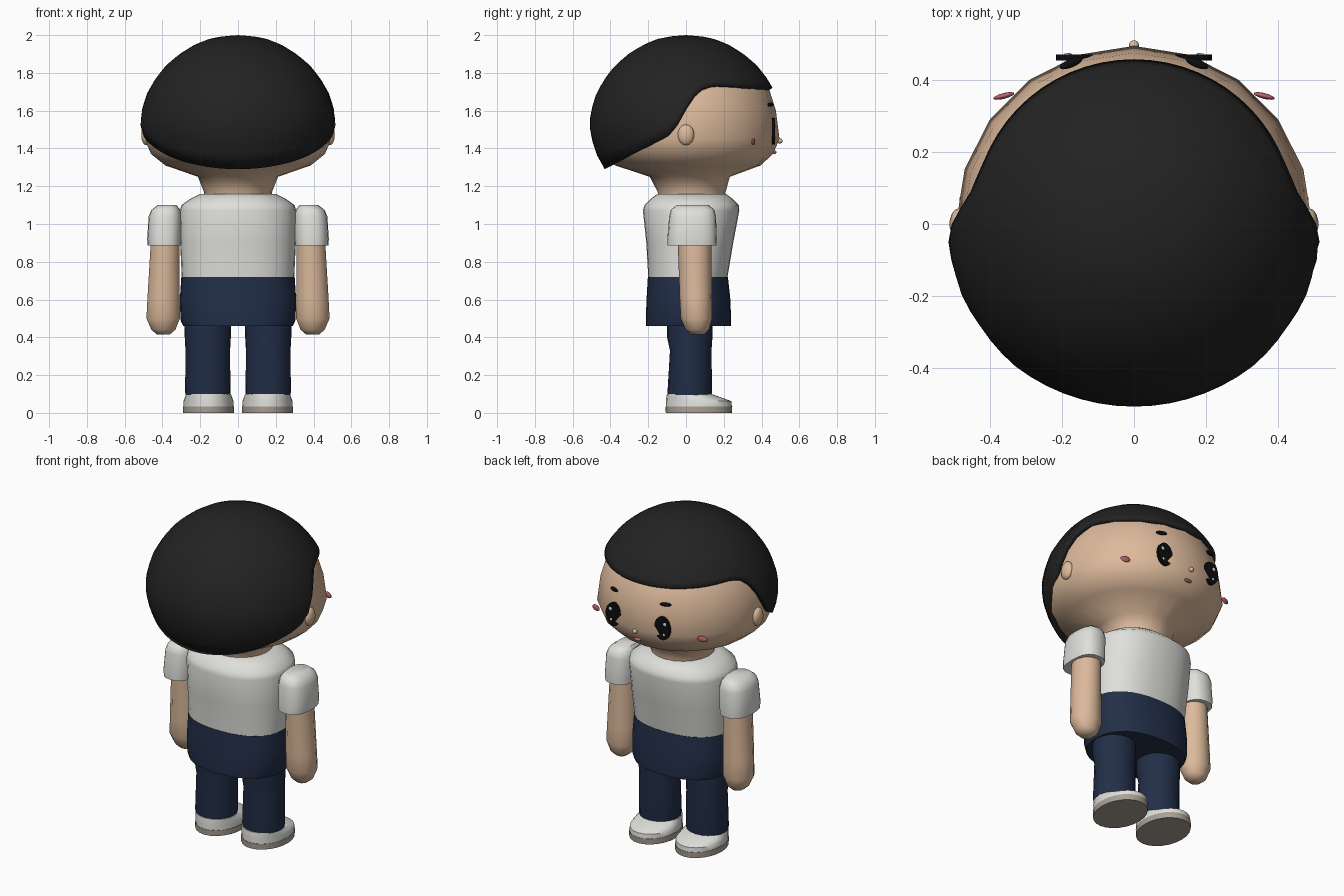
import bpy, bmesh, math
from mathutils import Vector

if "Cube" in bpy.data.objects:
    bpy.data.objects.remove(bpy.data.objects["Cube"], do_unlink=True)


def material(name, *rgb):
    m = bpy.data.materials.new(name)
    m.use_nodes = True
    color = (*rgb, 1)
    m.diffuse_color = color
    bsdf = next(n for n in m.node_tree.nodes if n.type == 'BSDF_PRINCIPLED')
    bsdf.inputs["Base Color"].default_value = color
    bsdf.inputs["Roughness"].default_value = 0.8
    return m


skin = material("skin", 0.72, 0.49, 0.33)
black = material("hair_black", 0.016, 0.016, 0.016)
white = material("cloth_white", 0.74, 0.74, 0.71)
navy = material("navy", 0.016, 0.028, 0.065)
taupe = material("sole_taupe", 0.40, 0.35, 0.30)
pink = material("pink", 0.50, 0.12, 0.16)
eye_black = material("eye_black", 0.004, 0.004, 0.004)
glint = material("eye_glint", 0.60, 0.74, 0.80)


def finish(name, bm, mat, angle=40):
    bmesh.ops.recalc_face_normals(bm, faces=bm.faces)
    mesh = bpy.data.meshes.new(name)
    bm.to_mesh(mesh)
    bm.free()
    mesh.materials.append(mat)
    ob = bpy.data.objects.new(name, mesh)
    bpy.context.collection.objects.link(ob)
    bpy.ops.object.select_all(action='DESELECT')
    ob.select_set(True)
    bpy.context.view_layer.objects.active = ob
    bpy.ops.object.shade_smooth_by_angle(angle=math.radians(angle))
    return ob


def skin_rings(bm, rings):
    for a, b in zip(rings, rings[1:]):
        for i in range(len(a)):
            j = (i + 1) % len(a)
            bm.faces.new((a[i], a[j], b[j], b[i]))


def loft(name, mat, sections, sides=20, power=2.0, angle=40):
    """Stack superellipse sections (z, centre x, centre y, radius x, radius y)."""
    bm = bmesh.new()
    rings = []
    for z, cx, cy, rx, ry in sections:
        ring = []
        for i in range(sides):
            t = math.tau * i / sides
            s, c = math.sin(t), math.cos(t)
            x = math.copysign(abs(s) ** (2 / power), s) * rx
            y = math.copysign(abs(c) ** (2 / power), c) * ry
            ring.append(bm.verts.new((cx + x, cy + y, z)))
        rings.append(ring)
    skin_rings(bm, rings)
    bm.faces.new(rings[0])
    bm.faces.new(rings[-1])
    return finish(name, bm, mat, angle)


def ball(name, mat, loc, size, turn=0.0):
    bm = bmesh.new()
    bmesh.ops.create_uvsphere(bm, u_segments=14, v_segments=8, radius=1)
    bmesh.ops.scale(bm, vec=Vector(size), verts=bm.verts)
    ob = finish(name, bm, mat, 60)
    ob.location = loc
    ob.rotation_euler.z = turn
    return ob


def lerp(table, x):
    for (a, va), (b, vb) in zip(table, table[1:]):
        if x <= b:
            return va + (vb - va) * max(0, x - a) / (b - a)
    return table[-1][1]


# Head and neck
loft("head", skin, [(z, 0, cy, r, r) for z, cy, r in (
    (1.12, .03, .175), (1.17, .03, .18), (1.25, .02, .212), (1.31, .01, .385),
    (1.37, 0, .46), (1.45, 0, .495), (1.6, 0, .476), (1.73, 0, .435),
    (1.84, 0, .33), (1.93, 0, .17))], 20, angle=80)

# Hair cap: dome radius by height, rim height by direction
dome = ((1.29, .43), (1.36, .47), (1.45, .50), (1.53, .512), (1.6, .503),
        (1.69, .475), (1.77, .43), (1.84, .375), (1.9, .305), (1.95, .225),
        (1.98, .15), (1.993, .085), (2.0, 0))
rim = ((-1, 1.29), (-.75, 1.335), (-.41, 1.41), (-.2, 1.46), (-.1, 1.52),
       (.04, 1.65), (.12, 1.70), (.22, 1.73), (.4, 1.74), (1, 1.72))
bm = bmesh.new()
STEPS, SIDES = 16, 64
rings = []
for k in range(1, STEPS + 1):
    ring = []
    for i in range(SIDES):
        t = math.tau * i / SIDES
        low = lerp(rim, math.cos(t))
        z = 2 - (2 - low) * (k / STEPS) ** 1.7
        r = lerp(dome, z)
        ring.append(bm.verts.new((1.015 * r * math.sin(t), r * math.cos(t), z)))
    rings.append(ring)
skin_rings(bm, rings)
pole = bm.verts.new((0, 0, 2))
for i in range(SIDES):
    bm.faces.new((pole, rings[0][i], rings[0][(i + 1) % SIDES]))
hair = finish("hair", bm, black, 60)
shell = hair.modifiers.new("thickness", 'SOLIDIFY')
shell.thickness = 0.03
shell.offset = -1

# Shirt and the lower garment over the hips
loft("shirt", white, [
    (.72, 0, .01, .298, .21), (.9, 0, .02, .306, .23), (1.07, 0, .027, .308, .255),
    (1.10, 0, .03, .30, .25), (1.135, 0, .03, .25, .215), (1.16, 0, .03, .20, .18)],
    32, 2.3, 50)
loft("shorts", navy, [
    (.46, 0, .013, .29, .225), (.49, 0, .013, .304, .226), (.6, 0, .013, .308, .222),
    (.72, 0, .01, .30, .212)], 32, 2.3, 50)

# Nose and mouth
ball("nose", skin, (0, .497, 1.44), (.014, .014, .014))
ball("mouth", pink, (0, .468, 1.38), (.025, .012, .009))

for side, s in (("left", 1), ("right", -1)):
    # Legs and shoes
    loft(side + "_leg", navy, [
        (.095, s * .16, .02, .118, .115), (.11, s * .16, .02, .12, .118),
        (.33, s * .16, .025, .118, .11), (.40, s * .16, .02, .122, .12),
        (.50, s * .16, .02, .125, .12)], 20)
    loft(side + "_sole", taupe, [
        (0, s * .156, .068, .135, .175), (.035, s * .156, .068, .135, .177)], 24)
    loft(side + "_shoe", white, [
        (.035, s * .156, .068, .133, .175), (.062, s * .156, .067, .132, .173),
        (.075, s * .156, .05, .128, .155), (.10, s * .156, .017, .118, .118)], 24)
    # Arms with rounded hands, and sleeves
    loft(side + "_arm", skin, [
        (.415, s * .395, .06, .035, .035), (.44, s * .395, .06, .065, .062),
        (.50, s * .396, .055, .091, .083), (.60, s * .394, .052, .088, .085),
        (.95, s * .385, .045, .076, .09)], 14, angle=60)
    loft(side + "_sleeve", white, [
        (.885, s * .39, .032, .088, .13), (.92, s * .39, .032, .091, .131),
        (1.04, s * .385, .035, .088, .124), (1.075, s * .382, .035, .076, .115),
        (1.10, s * .375, .035, .05, .085)], 20, 2.6, 50)
    # Ears and cheeks
    ball(side + "_ear", skin, (s * .487, 0, 1.472), (.026, .044, .055))
    ball(side + "_cheek", pink, (s * .362, .356, 1.435), (.03, .008, .018), s * -.25)
    # Eyes: upright discs sunk into the face, with two glints
    bm = bmesh.new()
    bmesh.ops.create_cone(bm, cap_ends=True, segments=24, radius1=1, radius2=1, depth=1)
    bmesh.ops.scale(bm, vec=(.052, .07, .016), verts=bm.verts)
    eye = finish(side + "_eye", bm, eye_black)
    eye.rotation_euler.x = math.pi / 2
    eye.location = (s * .165, .463, 1.49)
    for name, x, z, r in (("upper", .185, 1.52, .012), ("lower", .18, 1.455, .009)):
        ball(f"{side}_{name}_glint", glint, (s * x, .469, z), (r, .006, r))
    # Eyebrows
    ball(side + "_eyebrow", eye_black, (s * .175, .447, 1.632), (.034, .012, .011), s * -.38)
